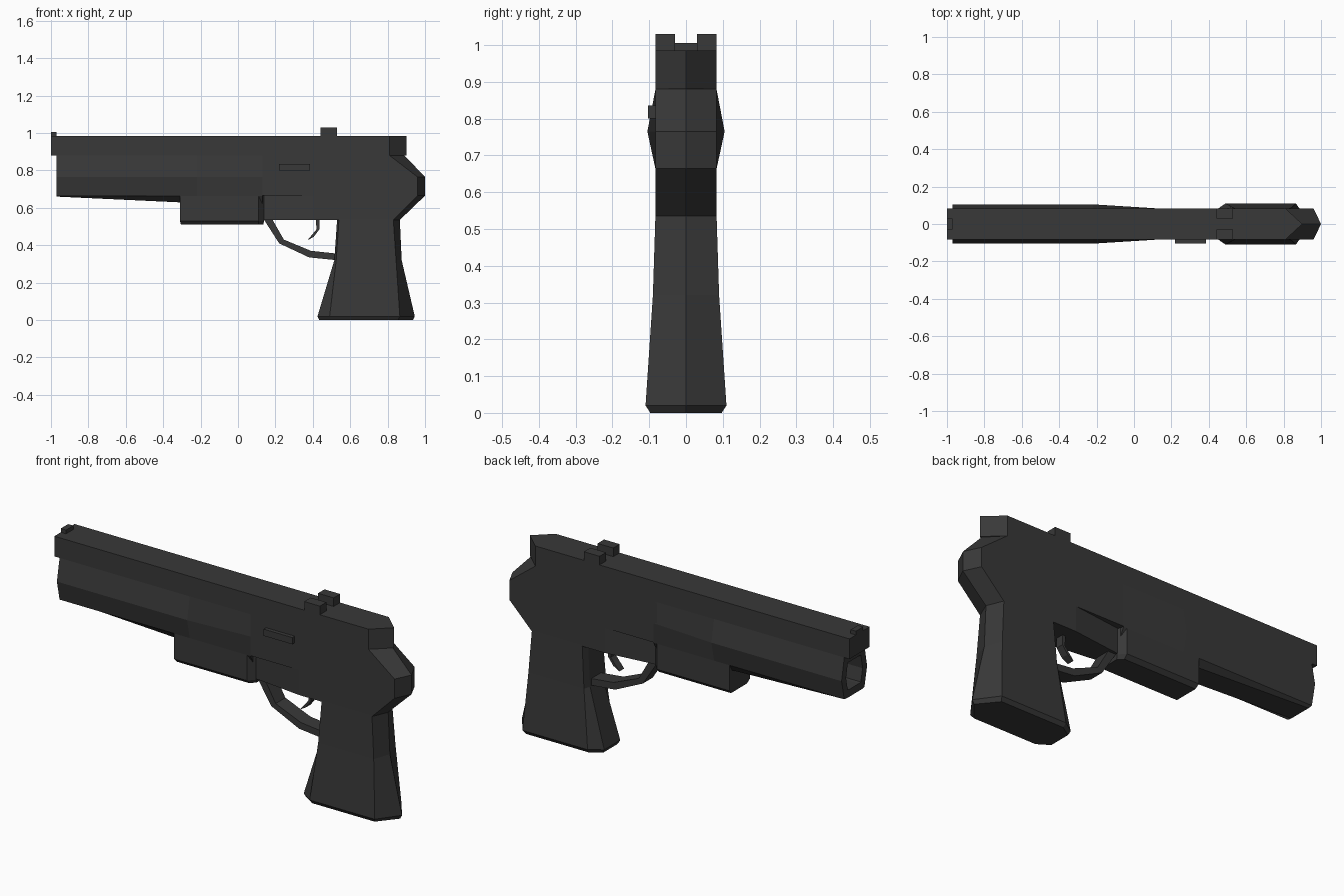
import bpy, bmesh

if "Cube" in bpy.data.objects:
    bpy.data.objects.remove(bpy.data.objects["Cube"])

mat = bpy.data.materials.new("dark_grey")
mat.diffuse_color = (0.04, 0.04, 0.04, 1)
mat.use_nodes = True
mat.node_tree.nodes["Principled BSDF"].inputs["Base Color"].default_value = mat.diffuse_color


def loft(name, rings):
    """Skin a list of equal-length point rings and cap both ends."""
    bm = bmesh.new()
    rows = [[bm.verts.new(p) for p in ring] for ring in rings]
    n = len(rows[0])
    for a, b in zip(rows, rows[1:]):
        for i in range(n):
            j = (i + 1) % n
            bm.faces.new((a[i], a[j], b[j], b[i]))
    bm.faces.new(rows[0])
    bm.faces.new(rows[-1])
    bmesh.ops.recalc_face_normals(bm, faces=bm.faces)
    me = bpy.data.meshes.new(name)
    bm.to_mesh(me)
    bm.free()
    me.materials.append(mat)
    ob = bpy.data.objects.new(name, me)
    bpy.context.collection.objects.link(ob)
    return ob


def prism(name, pts, y0, y1):
    """Extrude an x/z outline between two y values."""
    return loft(name, [[(x, y, z) for x, z in pts] for y in (y0, y1)])


def box(name, x0, x1, y0, y1, z0, z1):
    return prism(name, [(x0, z0), (x1, z0), (x1, z1), (x0, z1)], y0, y1)


def plan(z, half):
    """Symmetric horizontal ring from one side's (x, y) points, front to back."""
    back = [(x, -y, z) for x, y in reversed(half) if y > 0]
    return [(x, y, z) for x, y in half] + back


W = 0.083

# Slide with a pointed rear
loft("slide", [plan(z, [(-1, W), (0.81, W), (0.90, 0)]) for z in (0.88, 0.985)])

# Sights
box("front_sight", -1, -0.97, -0.03, 0.03, 0.98, 1.005)
for side, y in (("left", -W), ("right", 0.03)):
    box("rear_sight_" + side, 0.44, 0.53, y, y + 0.053, 0.98, 1.03)


# Faceted barrel shroud with a recessed bore
def section(x, w, zb, k=1.0):
    half = [(W, 0.88), (w, 0.765), (W, 0.663), (0.06, zb)]
    half = [(y * k, 0.77 + (z - 0.77) * k) for y, z in half]
    return [(x, y, z) for y, z in half] + [(x, -y, z) for y, z in reversed(half)]


loft("barrel", [section(-0.82, 0.105, 0.66, 0.65), section(-0.97, 0.105, 0.66, 0.65),
                section(-0.97, 0.105, 0.66), section(-0.22, 0.105, 0.625),
                section(0.13, W, 0.62)])

# Block under the barrel, chamfered at the bottom and rear
loft("under_block", [
    plan(0.51, [(-0.305, 0.065), (0.11, 0.065), (0.135, 0.04)]),
    plan(0.53, [(-0.31, W), (0.11, W), (0.14, 0.05)]),
    plan(0.67, [(-0.31, W), (0.11, W), (0.14, 0.05)])])

# Receiver: upper body, then lower body narrowing toward the front
loft("receiver_upper", [plan(z, [(0.11, W), (s, W), (r, 0)]) for z, s, r in (
    (0.665, 0.96, 1.0), (0.765, 0.96, 1.0), (0.88, 0.81, 0.89))])
loft("receiver_lower", [plan(z, [(0.13, 0.05), (0.41, W), (s, W), (r, 0)]) for z, s, r in (
    (0.535, 0.83, 0.865), (0.665, 0.96, 1.0))])

# Flared grip: z, front x, front side x, rear side x, rear ridge x, half width
loft("grip", [plan(z, [(f, w * 0.6), (fs, w), (s, w), (r, 0)]) for z, f, fs, s, r, w in (
    (0.0, 0.435, 0.495, 0.855, 0.935, 0.097),
    (0.02, 0.425, 0.49, 0.865, 0.945, 0.11),
    (0.32, 0.515, 0.525, 0.845, 0.875, 0.09),
    (0.54, 0.53, 0.54, 0.83, 0.865, W))])

# Trigger guard and trigger
prism("trigger_guard", [
    (0.13, 0.66), (0.14, 0.535), (0.22, 0.41), (0.38, 0.335), (0.53, 0.32),
    (0.53, 0.355), (0.39, 0.37), (0.245, 0.43), (0.185, 0.535), (0.15, 0.66)],
    -0.04, 0.04)
prism("trigger", [
    (0.415, 0.55), (0.435, 0.55), (0.435, 0.485), (0.405, 0.445), (0.37, 0.425),
    (0.42, 0.485)], -0.02, 0.02)

# Side catch
box("side_catch", 0.22, 0.385, -0.103, -0.08, 0.80, 0.835)
